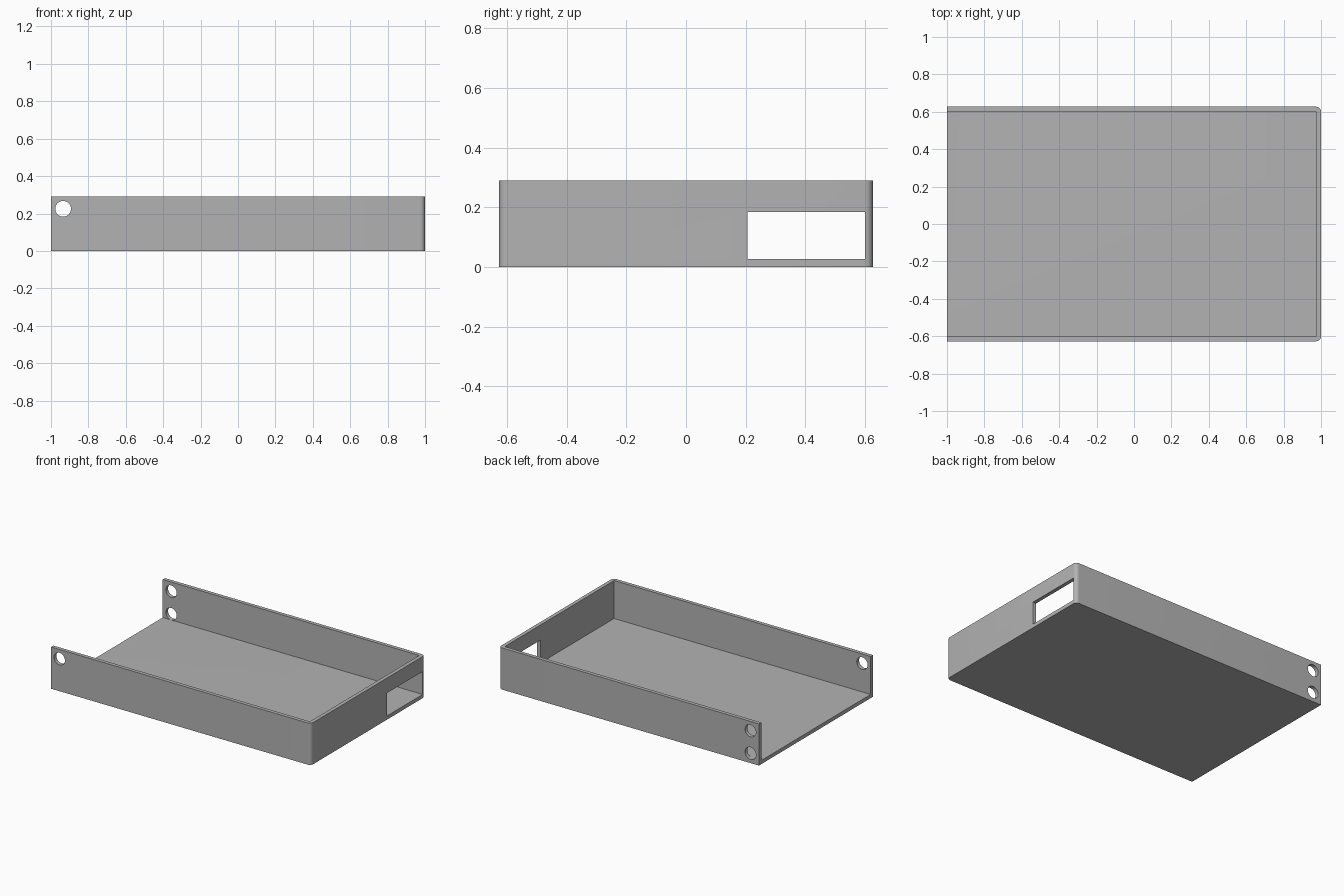
import bpy, bmesh
from math import radians, sin, cos, pi

if "Cube" in bpy.data.objects:
    bpy.data.objects.remove(bpy.data.objects["Cube"])

LENGTH, HALF_WIDTH, HEIGHT = 1.0, 0.627, 0.29
WALL, CORNER, HOLE_RADIUS = 0.026, 0.026, 0.042
HOLE_X, HIGH_HOLE, LOW_HOLE = -0.935, 0.225, 0.068

grey = bpy.data.materials.new("plain grey")
grey.use_nodes = True
colour = (0.45, 0.45, 0.45, 1)
grey.diffuse_color = colour
grey.node_tree.nodes["Principled BSDF"].inputs["Base Color"].default_value = colour


def prism(name, outline, height):
    """Extrude a flat outline upward into a solid."""
    bm = bmesh.new()
    face = bm.faces.new([bm.verts.new((x, y, 0)) for x, y in outline])
    top = bmesh.ops.extrude_face_region(bm, geom=[face])["geom"]
    bmesh.ops.translate(bm, vec=(0, 0, height),
                        verts=[g for g in top if isinstance(g, bmesh.types.BMVert)])
    bmesh.ops.recalc_face_normals(bm, faces=bm.faces)
    mesh = bpy.data.meshes.new(name)
    bm.to_mesh(mesh)
    bm.free()
    obj = bpy.data.objects.new(name, mesh)
    bpy.context.collection.objects.link(obj)
    return obj


def box_cutter(name, low, high):
    bpy.ops.mesh.primitive_cube_add(
        size=1, location=[(a + b) / 2 for a, b in zip(low, high)])
    obj = bpy.context.object
    obj.name = name
    obj.scale = [b - a for a, b in zip(low, high)]
    return obj


def hole_cutter(name, side, z):
    bpy.ops.mesh.primitive_cylinder_add(
        vertices=48, radius=HOLE_RADIUS, depth=WALL * 4,
        location=(HOLE_X, side * HALF_WIDTH, z), rotation=(radians(90), 0, 0))
    bpy.context.object.name = name
    return bpy.context.object


# Tray body: square at the open end, rounded at the closed end
outline = [(-LENGTH, HALF_WIDTH), (-LENGTH, -HALF_WIDTH)]
for side, start in ((-1, -pi / 2), (1, 0)):
    for i in range(9):
        a = start + i * pi / 16
        outline.append((LENGTH - CORNER + CORNER * cos(a),
                        side * (HALF_WIDTH - CORNER) + CORNER * sin(a)))
tray = prism("tray", outline, HEIGHT)
tray.data.materials.append(grey)

# Inside space, end wall window and side wall holes
inner = HALF_WIDTH - WALL
cutters = [
    box_cutter("inside_cutter", (-LENGTH - 0.2, -inner, WALL), (LENGTH - WALL, inner, 0.5)),
    box_cutter("window_cutter", (LENGTH - 0.1, 0.207, WALL), (LENGTH + 0.1, inner, 0.185)),
    hole_cutter("front_hole_cutter", -1, HIGH_HOLE),
    hole_cutter("back_high_hole_cutter", 1, HIGH_HOLE),
    hole_cutter("back_low_hole_cutter", 1, LOW_HOLE),
]
bpy.ops.object.select_all(action="DESELECT")
tray.select_set(True)
bpy.context.view_layer.objects.active = tray
for cutter in cutters:
    cutter.hide_render = True
    cut = tray.modifiers.new(cutter.name, "BOOLEAN")
    cut.operation = "DIFFERENCE"
    cut.solver = "EXACT"
    cut.object = cutter
    bpy.ops.object.modifier_apply(modifier=cut.name)
    bpy.data.objects.remove(cutter)

bpy.ops.object.shade_smooth_by_angle(angle=radians(30))
